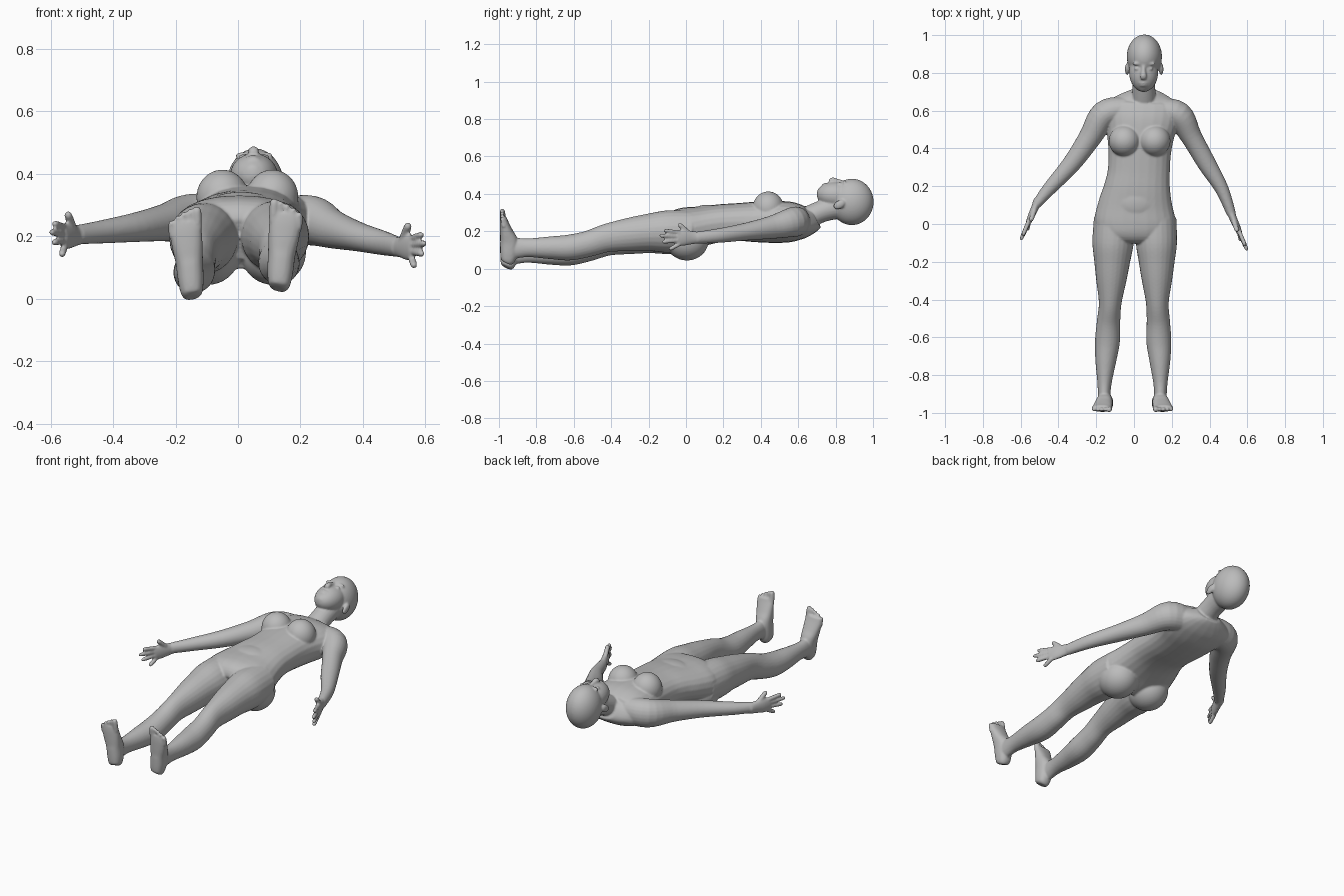
import bpy, bmesh, math
from mathutils import Vector, Matrix

skin = bpy.data.materials.new("plain grey")
skin.diffuse_color = (0.5, 0.5, 0.5, 1)

bm = bmesh.new()
SEG = 24


def spline(secs, steps=5):
    """Smooth a list of (x, y, z, half width, half depth) sections."""
    s = [Vector(v) for v in secs]
    out = []
    for i in range(len(s) - 1):
        p0, p1, p2, p3 = s[max(i - 1, 0)], s[i], s[i + 1], s[min(i + 2, len(s) - 1)]
        for k in range(steps):
            t = k / steps
            out.append(0.5 * (2 * p1 + (p2 - p0) * t + (2 * p0 - 5 * p1 + 4 * p2 - p3) * t * t
                              + (3 * p1 - p0 - 3 * p2 + p3) * t ** 3))
    return out + [s[-1]]


def loft(secs, up=(0, 0, 1), power=1.0):
    """Closed tube of ellipses along a path; power below 1 squares the section."""
    pts = spline(secs)
    cs = [Vector(p[:3]) for p in pts]
    rings = []
    for i, p in enumerate(pts):
        tan = (cs[min(i + 1, len(cs) - 1)] - cs[max(i - 1, 0)]).normalized()
        side = tan.cross(Vector(up)).normalized()
        top = side.cross(tan)
        ring = []
        for k in range(SEG):
            c, s = math.cos(2 * math.pi * k / SEG), math.sin(2 * math.pi * k / SEG)
            c = math.copysign(abs(c) ** power, c)
            s = math.copysign(abs(s) ** power, s)
            ring.append(bm.verts.new(cs[i] + side * p[3] * c + top * p[4] * s))
        rings.append(ring)
    faces = [bm.faces.new(rings[0]), bm.faces.new(rings[-1][::-1])]
    for a, b in zip(rings, rings[1:]):
        for k in range(SEG):
            j = (k + 1) % SEG
            faces.append(bm.faces.new((a[k], b[k], b[j], a[j])))
    bmesh.ops.recalc_face_normals(bm, faces=faces)


def ball(center, radii, tilt=0.0):
    m = Matrix.Translation(center) @ Matrix.Rotation(tilt, 4, 'X') @ Matrix.Diagonal((*radii, 1))
    bmesh.ops.create_icosphere(bm, subdivisions=4, radius=1, matrix=m)


def digit(p0, p1, r, up=(0, 0, 1)):
    a, b = Vector(p0), Vector(p1)
    loft([(*a.lerp(b, t), r * f, r * f) for t, f in
          ((0, 1), (0.5, 1), (0.85, 0.92), (0.96, 0.65), (1, 0.25))], up)


# Torso from crotch to shoulder line
loft([(0.007, -0.075, 0.19, 0.15, 0.07), (0.007, -0.04, 0.205, 0.2, 0.11),
      (0.005, 0.02, 0.215, 0.215, 0.115), (0.008, 0.1, 0.23, 0.198, 0.105),
      (0.017, 0.19, 0.245, 0.176, 0.1), (0.025, 0.27, 0.25, 0.165, 0.1),
      (0.03, 0.37, 0.25, 0.165, 0.108), (0.035, 0.47, 0.25, 0.178, 0.112),
      (0.045, 0.56, 0.25, 0.195, 0.108), (0.05, 0.63, 0.25, 0.195, 0.088),
      (0.052, 0.665, 0.255, 0.15, 0.068), (0.053, 0.695, 0.27, 0.075, 0.055)], power=0.88)
# Breasts, buttocks and belly
for s in (-1, 1):
    ball((0.03 + s * 0.08, 0.44, 0.325), (0.083, 0.083, 0.088))
    ball((0.008 + s * 0.105, 0.005, 0.15), (0.105, 0.115, 0.106))
ball((0.01, 0.12, 0.27), (0.14, 0.12, 0.072))

# Neck and head
loft([(0.05, 0.6, 0.255, 0.065, 0.055), (0.052, 0.68, 0.288, 0.062, 0.058),
      (0.053, 0.75, 0.315, 0.06, 0.06), (0.054, 0.84, 0.34, 0.065, 0.07)])
ball((0.055, 0.887, 0.357), (0.093, 0.116, 0.124))
ball((0.051, 0.805, 0.392), (0.077, 0.106, 0.073), -0.08)
ball((0.049, 0.722, 0.405), (0.033, 0.022, 0.03))
# Nose, lips, brows, eyes and ears
loft([(0.051, 0.85, 0.458, 0.011, 0.012), (0.05, 0.81, 0.468, 0.012, 0.012),
      (0.05, 0.782, 0.475, 0.017, 0.013), (0.05, 0.766, 0.465, 0.013, 0.008)])
ball((0.049, 0.747, 0.449), (0.026, 0.007, 0.011))
ball((0.049, 0.734, 0.444), (0.022, 0.007, 0.011))
for s in (-1, 1):
    ball((0.052 + s * 0.034, 0.848, 0.458), (0.027, 0.009, 0.012))
    ball((0.051 + s * 0.034, 0.822, 0.452), (0.016, 0.009, 0.011))
    ball((0.054 + s * 0.09, 0.82, 0.343), (0.012, 0.034, 0.022), 0.5)

# Legs: (distance from centre, y, z, half width, half depth)
leg = [(0.11, 0.03, 0.2, 0.108, 0.11), (0.115, -0.1, 0.195, 0.109, 0.113),
       (0.118, -0.2, 0.188, 0.095, 0.1), (0.121, -0.3, 0.175, 0.08, 0.09),
       (0.125, -0.42, 0.155, 0.06, 0.076), (0.132, -0.52, 0.122, 0.062, 0.07),
       (0.136, -0.62, 0.1, 0.066, 0.069), (0.143, -0.72, 0.097, 0.056, 0.061),
       (0.148, -0.84, 0.097, 0.038, 0.05), (0.149, -0.91, 0.095, 0.033, 0.055),
       (0.149, -0.955, 0.09, 0.034, 0.055)]
# Feet: soles face the front, toes point up
foot = [(0.138, -0.957, 0.018, 0.022, 0.022), (0.14, -0.953, 0.03, 0.034, 0.037),
        (0.143, -0.947, 0.07, 0.041, 0.046), (0.148, -0.946, 0.13, 0.044, 0.048),
        (0.154, -0.959, 0.18, 0.049, 0.036), (0.16, -0.971, 0.23, 0.052, 0.024),
        (0.162, -0.976, 0.262, 0.048, 0.016)]
for s in (-1, 1):
    lift = [s * 0.015 * min(1, max(0, (0.1 - p[1]) / 0.8)) for p in leg]
    lean = [0.007 - 0.016 * min(1, max(0, (0.1 - p[1]) / 1.0)) for p in leg]
    loft([(s * x + d, y, z + h, a, b) for (x, y, z, a, b), h, d in zip(leg, lift, lean)])
    loft([(s * x - 0.008, y, z + s * 0.013, a, b) for x, y, z, a, b in foot],
         up=(0, 1, 0), power=0.85)
    for i in range(5):
        x = s * (0.122 + i * 0.0205) - 0.008
        z = 0.255 - i * i * 0.0015 + s * 0.013
        digit((x, -0.974, z - 0.02), (x + s * 0.002, -0.984, z + 0.052 - i * 0.005),
              0.015 if i == 0 else 0.0105, up=(0, 1, 0))

# Arms
loft([(0.13, 0.6, 0.25, 0.065, 0.075), (0.235, 0.575, 0.25, 0.074, 0.08),
      (0.305, 0.46, 0.222, 0.056, 0.062), (0.385, 0.32, 0.198, 0.049, 0.047),
      (0.465, 0.185, 0.178, 0.036, 0.039), (0.515, 0.055, 0.165, 0.025, 0.032)])
loft([(-0.04, 0.61, 0.255, 0.065, 0.075), (-0.155, 0.58, 0.255, 0.074, 0.08),
      (-0.235, 0.455, 0.243, 0.06, 0.06), (-0.33, 0.32, 0.228, 0.049, 0.047),
      (-0.45, 0.185, 0.212, 0.036, 0.036), (-0.515, 0.105, 0.205, 0.025, 0.031)])

# Hands: palm, thumb and four spread fingers
tips = [(0.59, -0.118, 0.205), (0.6, -0.142, 0.177), (0.592, -0.128, 0.143), (0.565, -0.09, 0.102)]
for s, dy, dz in ((1, 0, 0), (-1, 0.055, 0.036)):
    def at(x, y, z):
        return (s * x, y + dy, z + dz)
    loft([(*at(0.51, 0.07, 0.166), 0.023, 0.03), (*at(0.525, 0.03, 0.166), 0.02, 0.036),
          (*at(0.545, -0.015, 0.165), 0.018, 0.043), (*at(0.56, -0.05, 0.163), 0.014, 0.039)])
    digit(at(0.525, 0.025, 0.18), at(0.547, -0.04, 0.24), 0.0135)
    for i, tip in enumerate(tips):
        digit(at(0.555, -0.035, 0.192 - i * 0.02), at(*tip), 0.0115)

# Fuse the parts into one smooth skin
mesh = bpy.data.meshes.new("body")
bm.to_mesh(mesh)
bm.free()
mesh.materials.append(skin)
body = bpy.data.objects.new("body", mesh)
bpy.context.collection.objects.link(body)
fuse = body.modifiers.new("fuse", 'REMESH')
fuse.mode = 'VOXEL'
fuse.voxel_size = 0.0056
fuse.use_smooth_shade = True
soften = body.modifiers.new("soften", 'SMOOTH')
soften.factor = 0.5
soften.iterations = 4
